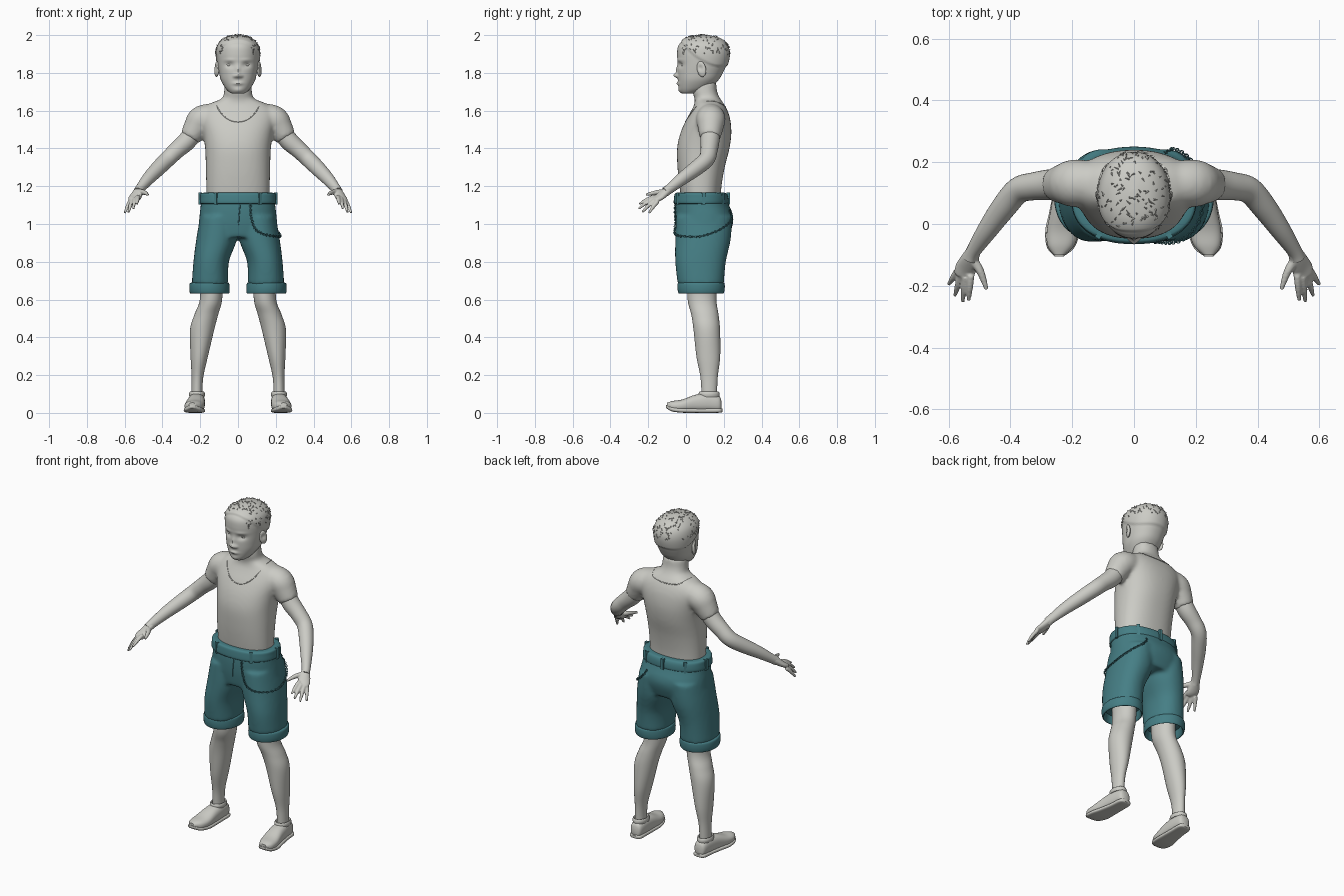
import bpy, bmesh, math, random
from mathutils import Vector, Matrix

if "Cube" in bpy.data.objects:
    bpy.data.objects.remove(bpy.data.objects["Cube"])

random.seed(4)


def material(name, rgb):
    m = bpy.data.materials.new(name)
    m.diffuse_color = (*rgb, 1)
    m.use_nodes = True
    m.node_tree.nodes["Principled BSDF"].inputs["Base Color"].default_value = m.diffuse_color
    return m


PALE = material("pale_grey", (0.60, 0.60, 0.56))
TEAL = material("teal_cloth", (0.06, 0.21, 0.235))


def smooth_path(pts, k):
    """Catmull-Rom interpolation of stations, k steps per span."""
    p = [pts[0]] + list(pts) + [pts[-1]]
    out = []
    for i in range(1, len(p) - 2):
        for j in range(k):
            t = j / k
            out.append([0.5 * (2 * b + (c - a) * t + (2 * a - 5 * b + 4 * c - d) * t * t
                               + (3 * b - a - 3 * c + d) * t ** 3)
                        for a, b, c, d in zip(*p[i - 1:i + 3])])
    return out + [list(pts[-1])]


def loft(bm, stations, mode="flat", seg=32, k=5, power=2.0):
    """Skin ellipses (x, y, z, r1, r2): flat rings, upright rings, or rings along the path."""
    st = smooth_path(stations, k)
    rings = []
    for i, (x, y, z, a, b) in enumerate(st):
        if mode == "flat":
            u, v = Vector((1, 0, 0)), Vector((0, 1, 0))
        elif mode == "upright":
            u, v = Vector((1, 0, 0)), Vector((0, 0, 1))
        else:
            t = (Vector(st[min(i + 1, len(st) - 1)][:3]) - Vector(st[max(i - 1, 0)][:3])).normalized()
            u = t.cross(Vector((0.1, 0.2, 1))).normalized()
            v = u.cross(t)
        ring = []
        for n in range(seg):
            c, s = math.cos(math.tau * n / seg), math.sin(math.tau * n / seg)
            c = math.copysign(abs(c) ** (2 / power), c)
            s = math.copysign(abs(s) ** (2 / power), s)
            ring.append(bm.verts.new(Vector((x, y, z)) + u * a * c + v * b * s))
        rings.append(ring)
    for p, q in zip(rings, rings[1:]):
        for n in range(seg):
            bm.faces.new((p[n], p[(n + 1) % seg], q[(n + 1) % seg], q[n]))
    bm.faces.new(rings[0])
    bm.faces.new(rings[-1])


def ball(bm, c, r):
    bmesh.ops.create_uvsphere(bm, u_segments=20, v_segments=14, radius=1,
                              matrix=Matrix.Translation(c) @ Matrix.Diagonal((*r, 1)))


def finish(name, bm, mat, voxel=0, smooth=0, angle=50):
    """Make the object; with a voxel size, fuse overlapping pieces into one skin."""
    bmesh.ops.recalc_face_normals(bm, faces=bm.faces)
    me = bpy.data.meshes.new(name)
    bm.to_mesh(me)
    bm.free()
    ob = bpy.data.objects.new(name, me)
    bpy.context.collection.objects.link(ob)
    me.materials.append(mat)
    bpy.ops.object.select_all(action="DESELECT")
    ob.select_set(True)
    bpy.context.view_layer.objects.active = ob
    if voxel:
        r = ob.modifiers.new("fuse", "REMESH")
        r.mode, r.voxel_size = "VOXEL", voxel
        s = ob.modifiers.new("soften", "SMOOTH")
        s.iterations, s.factor = smooth, 0.5
        bpy.ops.object.convert(target="MESH")
    bpy.ops.object.shade_smooth_by_angle(angle=math.radians(angle))
    bpy.context.view_layer.update()
    return ob


def bands(rows):
    """(z, half width, front y, back y) to loft stations."""
    return [(0, (f + b) / 2, z, w, (b - f) / 2) for z, w, f, b in rows]


def side(s, pts):
    return [(s * p[0], *p[1:]) for p in pts]


# Torso with neck and short sleeves
bm = bmesh.new()
loft(bm, bands([(1.10, .165, -.02, .18), (1.2, .168, -.035, .188), (1.3, .17, -.045, .205),
                (1.4, .174, -.047, .23), (1.48, .185, -.03, .24), (1.55, .2, 0, .235),
                (1.6, .195, .028, .22), (1.637, .15, .045, .2), (1.665, .085, .045, .18),
                (1.70, .074, .035, .165), (1.75, .07, .04, .16)]), seg=64, power=2.3)
for s in (1, -1):
    loft(bm, side(s, [(.12, .13, 1.57, .07, .07), (.19, .132, 1.553, .078, .075),
                      (.222, .13, 1.51, .068, .068), (.255, .127, 1.455, .055, .055)]), "path")
torso = finish("torso", bm, PALE, .01, 8)

# Raised collar line
pts = []
for i in range(41):
    a = math.tau * i / 40
    q = Vector((.1 * math.sin(a), .115 - .15 * math.cos(a), 1.605 - .05 * math.cos(a)))
    hit = torso.closest_point_on_mesh(q)[1]
    pts.append((*hit, .0025, .0025))
bm = bmesh.new()
loft(bm, pts, "path", 6, 1)
finish("collar_seam", bm, PALE)

# Head: loft, then facial relief (x, z, x spread, z spread, depth)
bm = bmesh.new()
loft(bm, bands([(1.69, .03, -.018, .04), (1.698, .046, -.028, .07), (1.72, .067, -.038, .125),
                (1.76, .09, -.042, .17), (1.80, .1, -.044, .195), (1.85, .108, -.044, .217),
                (1.90, .111, -.047, .226), (1.94, .104, -.042, .217), (1.967, .084, -.02, .195),
                (1.985, .055, .015, .16), (1.994, .012, .07, .11)]), seg=96, k=8, power=2.15)
relief = [(0, 1.786, .014, .012, -.022), (0, 1.815, .01, .022, -.009), (0, 1.744, .024, .008, -.010),
          (0, 1.706, .026, .014, -.006), (.045, 1.842, .022, .014, .012), (-.045, 1.842, .022, .014, .012),
          (.045, 1.868, .03, .008, -.004), (-.045, 1.868, .03, .008, -.004),
          (.018, 1.782, .008, .008, -.008), (-.018, 1.782, .008, .008, -.008)]
mid = Vector((0, .09, 1.86))
for v in bm.verts:
    x, y, z = v.co
    if y < .04:
        v.co.y += sum(d * math.exp(-((x - cx) / sx) ** 2 - ((z - cz) / sz) ** 2)
                      for cx, cz, sx, sz, d in relief)
    line = 1.962 - 4 * x * x - max(0, y) * .6      # cropped hair edge
    lift = min(max((z - line) / .008, 0), 1)
    v.co += (v.co - mid).normalized() * .007 * lift
head = finish("head", bm, PALE)

# Eyes and ears
for s, n in ((1, "left"), (-1, "right")):
    bm = bmesh.new()
    ball(bm, (s * .045, -.009, 1.842), (.018, .016, .009))
    finish(n + "_eye", bm, PALE)
    bm = bmesh.new()
    turn = Matrix.Translation((s * .112, .082, 1.82)) @ Matrix.Rotation(s * -.35, 4, "Z") @ Matrix.Rotation(.2, 4, "X")
    bmesh.ops.create_uvsphere(bm, u_segments=24, v_segments=16, radius=1,
                              matrix=turn @ Matrix.Diagonal((.011, .025, .042, 1)))
    for v in bm.verts:                               # hollow of the ear
        d = (v.co - Vector((s * .124, .075, 1.826))).length
        v.co.x -= s * .010 * math.exp(-(d / .014) ** 2)
    finish(n + "_ear", bm, PALE)

# Loose hair tufts lying on the scalp
bm = bmesh.new()
for i in range(190):
    a, h = random.uniform(0, math.tau), random.uniform(.25, 1)
    r = math.sqrt(1 - h * h)
    q = mid + Vector((r * math.cos(a) * .13, r * math.sin(a) * .16, h * .15))
    if q.y < -.02:
        continue
    _, co, no, _ = head.closest_point_on_mesh(q)
    t = no.cross(Vector((random.uniform(-1, 1), random.uniform(-1, 1), .3))).normalized()
    w = no.cross(t) * .003
    ln = random.uniform(.008, .018)
    base = [bm.verts.new(co + w), bm.verts.new(co - w), bm.verts.new(co + no * .004)]
    tip = bm.verts.new(co + t * ln + no * .005)
    for j in range(3):
        bm.faces.new((base[j], base[(j + 1) % 3], tip))
finish("hair_tufts", bm, PALE)

# Arms, hands, legs and shoes
fingers = [((.528, -.165, 1.145), (.535, -.248, 1.105)), ((.545, -.17, 1.135), (.555, -.252, 1.08)),
           ((.56, -.165, 1.125), (.58, -.232, 1.062)), ((.57, -.15, 1.12), (.6, -.196, 1.057))]
for s, n in ((1, "left"), (-1, "right")):
    bm = bmesh.new()
    loft(bm, side(s, [(.225, .13, 1.5, .05, .05), (.27, .127, 1.44, .05, .05), (.325, .122, 1.39, .045, .045),
                      (.375, .108, 1.342, .043, .043), (.425, .05, 1.292, .04, .04),
                      (.475, -.02, 1.24, .033, .034), (.518, -.085, 1.188, .024, .026),
                      (.53, -.11, 1.17, .024, .026)]), "path")
    finish(n + "_arm", bm, PALE)
    bm = bmesh.new()
    loft(bm, side(s, [(.515, -.08, 1.192, .022, .022), (.53, -.11, 1.168, .028, .021),
                      (.545, -.145, 1.14, .035, .017), (.552, -.17, 1.128, .03, .012)]), "path")
    for a, b in fingers:
        m = [(p + q) / 2 + (.004 if i == 2 else 0) for i, (p, q) in enumerate(zip(a, b))]
        loft(bm, side(s, [(*a, .012, .012), (*m, .0105, .0105), (*b, .006, .006)]), "path", 12)
    loft(bm, side(s, [(.525, -.11, 1.17, .016, .016), (.497, -.155, 1.167, .013, .013),
                      (.477, -.212, 1.155, .007, .007)]), "path", 12)
    finish(n + "_hand", bm, PALE, .0045, 3)

    bm = bmesh.new()
    loft(bm, side(s, [(.14, .085, .74, .06, .08), (.143, .085, .6, .059, .076), (.168, .1, .52, .063, .072),
                      (.19, .11, .44, .064, .07), (.205, .118, .3, .046, .063), (.214, .122, .2, .032, .047),
                      (.217, .123, .13, .029, .042), (.217, .123, .05, .03, .04)]))
    finish(n + "_leg", bm, PALE)
    bm = bmesh.new()
    loft(bm, side(s, [(.215, .188, .04, .015, .02), (.215, .175, .048, .034, .042), (.217, .12, .055, .042, .05),
                      (.222, .05, .05, .047, .046), (.23, -.02, .038, .052, .033),
                      (.237, -.07, .036, .043, .027), (.242, -.1, .04, .018, .014)]), "upright", power=2.4)
    finish(n + "_shoe", bm, PALE)
    bm = bmesh.new()
    loft(bm, side(s, [(.215, .193, .014, .015, .008), (.215, .178, .013, .038, .012), (.218, .11, .012, .043, .012),
                      (.224, .04, .012, .05, .012), (.231, -.02, .013, .056, .012),
                      (.237, -.075, .02, .045, .012), (.242, -.105, .034, .014, .008)]), "upright", power=3.5)
    finish(n + "_sole", bm, PALE)
    bm = bmesh.new()
    loft(bm, side(s, [(.217, .122, .085, .04, .055), (.217, .122, .1, .042, .056),
                      (.217, .122, .112, .037, .05), (.217, .122, .1, .028, .04)]))
    finish(n + "_shoe_collar", bm, PALE)

# Shorts
bm = bmesh.new()
loft(bm, bands([(.93, .2, -.045, .225), (1.0, .207, -.055, .248), (1.05, .203, -.058, .248),
                (1.1, .197, -.057, .228), (1.165, .192, -.05, .205)]), seg=64, power=2.3)
for s in (1, -1):
    loft(bm, side(s, [(.1, .095, 1.04, .1, .148), (.113, .09, .92, .108, .147), (.142, .077, .8, .094, .134),
                      (.148, .078, .68, .097, .122)]), power=2.2)
shorts = finish("shorts", bm, TEAL, .01, 6)

# Rolled cuffs, hollow underneath
for s, n in ((1, "left"), (-1, "right")):
    bm = bmesh.new()
    loft(bm, side(s, [(.149, .08, .69, .094, .117), (.151, .08, .685, .104, .124), (.151, .08, .66, .107, .125),
                      (.15, .08, .637, .105, .121), (.149, .08, .632, .098, .114),
                      (.149, .08, .65, .09, .108), (.148, .08, .7, .086, .104)]), seg=40)
    finish(n + "_cuff", bm, TEAL)

# Belt with loops and fly strip
bm = bmesh.new()
loft(bm, [(0, .08, 1.107, .194, .137), (0, .08, 1.112, .202, .145), (0, .08, 1.143, .201, .143),
          (0, .078, 1.162, .198, .136), (0, .078, 1.166, .175, .12)], seg=64, k=3, power=2.3)
finish("belt", bm, TEAL)
bm = bmesh.new()
for a in (-125, -55, 5, 50, 90, 130, 175):
    a = math.radians(a)
    c = (.2 * math.cos(a), .08 + .144 * math.sin(a), 1.135)
    bmesh.ops.create_cube(bm, size=1, matrix=Matrix.Translation(c) @ Matrix.Rotation(a, 4, "Z")
                          @ Matrix.Diagonal((.018, .018, .066, 1)))
finish("belt_loops", bm, TEAL, angle=30)
bm = bmesh.new()
pts = [(*shorts.closest_point_on_mesh(Vector((.012 - .01 * i / 8, -.1, 1.11 - .015 * i)))[1], .003, .003)
       for i in range(9)]
loft(bm, pts, "path", 6, 2)
finish("fly_seam", bm, TEAL)

# Hanging chain from front belt loop round to the back pocket
way = [(.068, -.07, 1.11), (.072, -.075, 1.04), (.085, -.078, .98), (.13, -.075, .95), (.19, -.03, .937),
       (.235, .06, .935), (.235, .14, .955), (.2, .22, .99), (.14, .26, 1.03), (.11, .26, 1.09)]
path = [Vector(p) for p in smooth_path(way, 7)]
bm = bmesh.new()
for i, p in enumerate(path[:-1]):
    _, hit, no, _ = shorts.closest_point_on_mesh(p)
    t = (path[i + 1] - p).normalized()
    w = t.cross(no).normalized()
    if i % 2:                                        # alternate links stand edge-on
        w = w.cross(t)
    c = hit + no * .006
    ln = (path[i + 1] - p).length * .62
    ring = []
    for j in range(11):
        a = math.tau * j / 10
        ring.append((*(c + t * ln * math.cos(a) + w * .0055 * math.sin(a)), .002, .002))
    loft(bm, ring, "path", 5, 1)
finish("chain", bm, TEAL)
